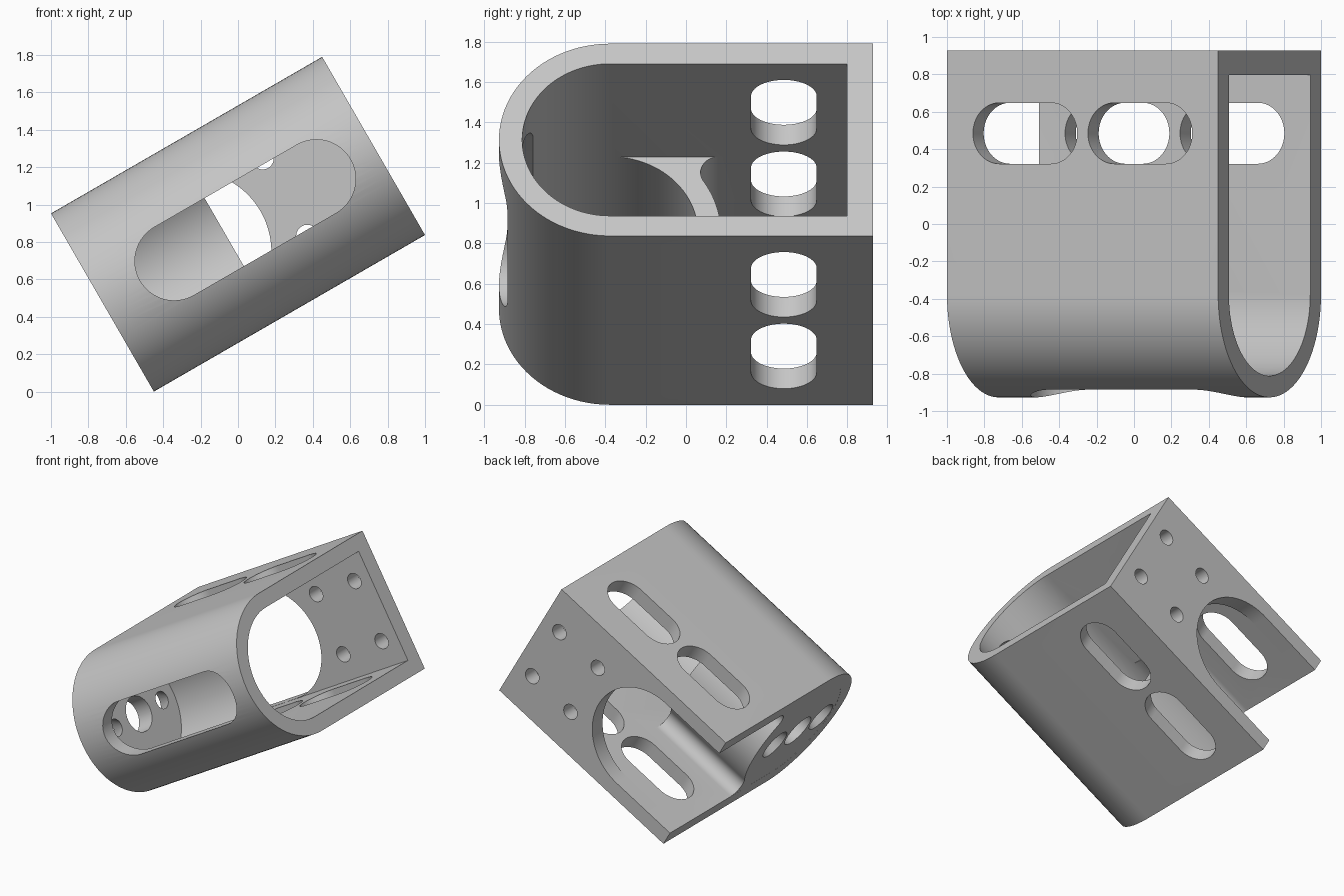
import bpy, bmesh
from math import sin, cos, pi, sqrt, asin, radians
from mathutils import Matrix

if "Cube" in bpy.data.objects:
    bpy.data.objects.remove(bpy.data.objects["Cube"])

HALF = 0.837         # half length of the housing
R_OUT, R_IN = 0.55, 0.435
BACK, BACK_IN = 0.927, 0.797
ARC_Y = -0.377       # centre of the rounded front
RIM = -0.085         # open rim of the inner cup
FLOOR = -0.705       # inside face of the end plate

grey = bpy.data.materials.new("light grey")
grey.use_nodes = True
colour = (0.56, 0.56, 0.56, 1)
grey.diffuse_color = colour
grey.node_tree.nodes["Principled BSDF"].inputs["Base Color"].default_value = colour


def arc(cx, cy, r, start, end, n=32):
    steps = [start + (end - start) * i / n for i in range(n + 1)]
    return [(cx + r * cos(t), cy + r * sin(t)) for t in steps]


def circle(cx, cy, r, n=48):
    return arc(cx, cy, r, 0, 2 * pi, n)[:-1]


def stadium(cx, cy, half, r):
    return (arc(cx + half - r, cy, r, -pi / 2, pi / 2)
            + arc(cx - half + r, cy, r, pi / 2, 3 * pi / 2))


def u_shape(r, back):
    return [(back, -r), (back, r)] + arc(ARC_Y, 0, r, pi / 2, 3 * pi / 2, 48)


def prism(name, pts, axis, a, b, taper=1):
    """Extrude a flat outline along an axis from a to b, scaling the far end."""
    place = {"x": lambda p, q, t: (t, p, q),
             "y": lambda p, q, t: (p, t, q),
             "z": lambda p, q, t: (p, q, t)}[axis]
    mp = sum(p for p, q in pts) / len(pts)
    mq = sum(q for p, q in pts) / len(pts)
    bm = bmesh.new()
    near = [bm.verts.new(place(p, q, a)) for p, q in pts]
    far = [bm.verts.new(place(mp + (p - mp) * taper, mq + (q - mq) * taper, b))
           for p, q in pts]
    bm.faces.new(near)
    bm.faces.new(far[::-1])
    for i in range(len(pts)):
        j = (i + 1) % len(pts)
        bm.faces.new((near[j], near[i], far[i], far[j]))
    bmesh.ops.recalc_face_normals(bm, faces=bm.faces)
    mesh = bpy.data.meshes.new(name)
    bm.to_mesh(mesh)
    bm.free()
    mesh.materials.append(grey)
    obj = bpy.data.objects.new(name, mesh)
    bpy.context.collection.objects.link(obj)
    return obj


def combine(target, tool, operation="DIFFERENCE"):
    """Apply a boolean and discard the tool."""
    mod = target.modifiers.new("shape", "BOOLEAN")
    mod.object, mod.operation, mod.solver = tool, operation, "EXACT"
    bpy.context.view_layer.update()
    graph = bpy.context.evaluated_depsgraph_get()
    mesh = bpy.data.meshes.new_from_object(target.evaluated_get(graph))
    target.modifiers.clear()
    target.data = mesh
    bpy.data.objects.remove(tool)


# Outer sleeve, open at both ends
housing = prism("housing", u_shape(R_OUT, BACK), "x", -HALF, HALF)
combine(housing, prism("cavity", u_shape(R_IN, BACK_IN), "x", -1, 1))

# Inner cup: round back wall with fillets into the side walls
fillet = 0.09
fv = R_IN - fillet
fy = ARC_Y + sqrt((R_OUT + fillet) ** 2 - fv ** 2)
ang = asin(fv / (R_OUT + fillet))
inside = R_IN + 0.05
outline = (arc(ARC_Y, 0, R_OUT, -ang, ang)
           + arc(fy, fv, fillet, pi + ang, pi / 2, 12)
           + [(fy, inside)]
           + arc(ARC_Y, 0, inside, pi / 2, 3 * pi / 2)
           + [(fy, -inside)]
           + arc(fy, -fv, fillet, -pi / 2, -pi - ang, 12)[:-1])
cup = prism("cup", outline, "x", -HALF + 0.0005, RIM)
combine(cup, prism("bore", circle(ARC_Y, 0, R_IN + 0.001, 96), "x", FLOOR, 0.5))
combine(housing, cup, "UNION")

# Round-ended notch through the back wall, open at the closed end
notch = [(-1, -0.434), (-0.295, -0.434)] \
    + arc(-0.295, 0, 0.434, -pi / 2, pi / 2, 48)[1:] + [(-1, 0.434)]
combine(housing, prism("back_notch", notch, "y", 0.7, 1.1))

# Long slot in the rounded front
combine(housing, prism("front_slot", stadium(0.045, 0, 0.649, 0.21), "y", -1.1, -0.5))

# Two slots through both side walls
for u in (-0.355, 0.355):
    combine(housing, prism("side_slot", stadium(u, 0.485, 0.322, 0.163), "z", -1, 1))

# Four screw holes in the back wall
for u in (0.29, 0.68):
    for v in (-0.24, 0.24):
        combine(housing, prism("screw_hole", circle(u, v, 0.06, 32), "y", 0.7, 1.1))

# Centre hole and two countersunk holes in the end plate
combine(housing, prism("centre_hole", circle(ARC_Y, 0, 0.135), "x", -0.9, -0.6))
for side in (-1, 1):
    hole = circle(ARC_Y + side * 0.29, 0, 0.15, 40)
    combine(housing, prism("countersink", hole, "x", -0.9, -0.64, 0.25))

# Tilt the finished part and stand it on the ground
lift = HALF * sin(radians(30)) + R_OUT * cos(radians(30))
housing.data.transform(Matrix.Translation((0, 0, lift))
                       @ Matrix.Rotation(radians(-30), 4, "Y"))

bpy.ops.object.select_all(action="DESELECT")
housing.select_set(True)
bpy.context.view_layer.objects.active = housing
bpy.ops.object.shade_smooth_by_angle(angle=radians(30))
